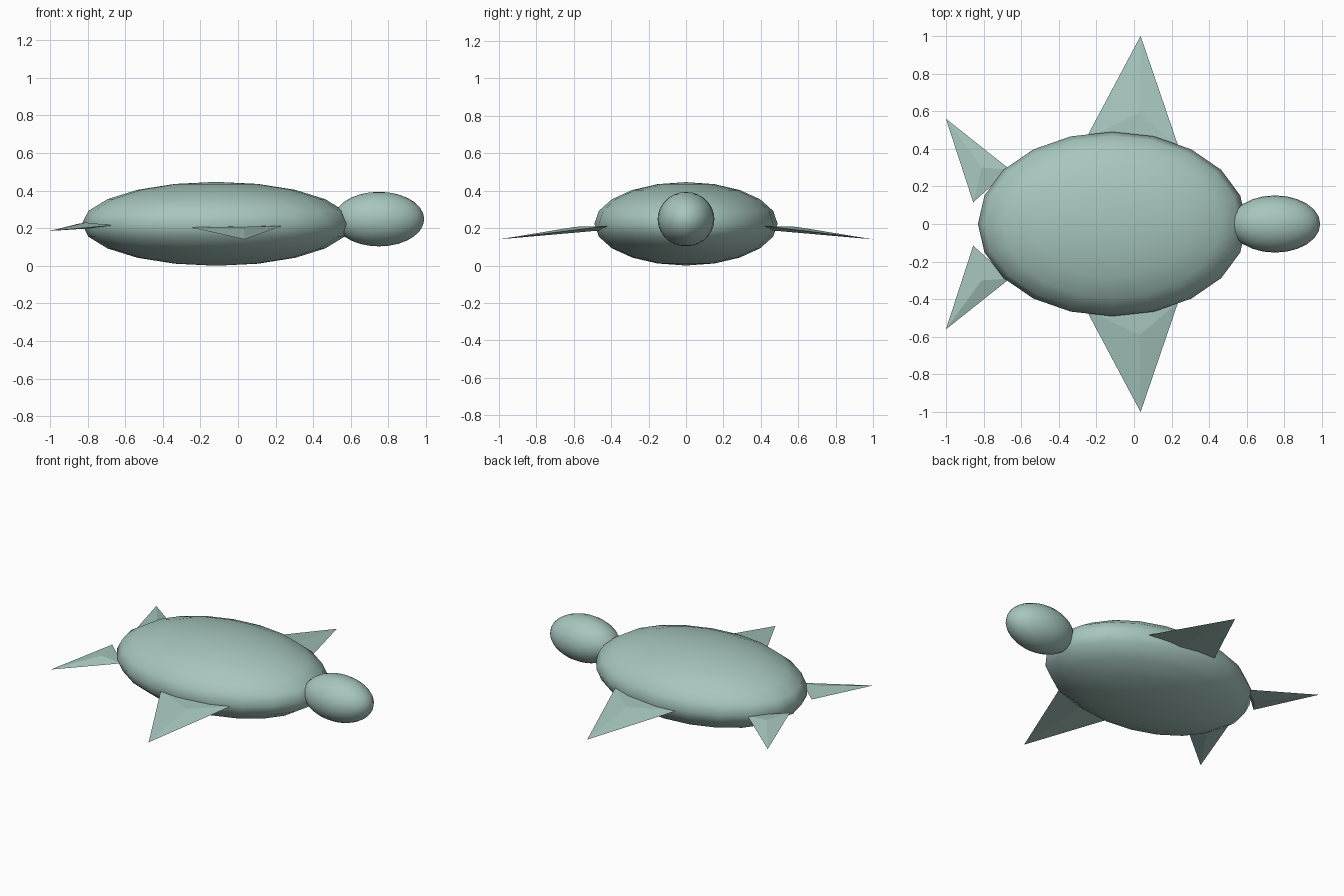
import bpy
import bmesh
from mathutils import Vector

if "Cube" in bpy.data.objects:
    bpy.data.objects.remove(bpy.data.objects["Cube"], do_unlink=True)

# Single skin colour
skin = bpy.data.materials.new("sea_green_skin")
skin.use_nodes = True
colour = (0.385, 0.565, 0.515, 1)
skin.diffuse_color = colour
skin.node_tree.nodes["Principled BSDF"].inputs["Base Color"].default_value = colour


def add_object(name, bm, smooth):
    bmesh.ops.recalc_face_normals(bm, faces=bm.faces)
    for face in bm.faces:
        face.smooth = smooth
    mesh = bpy.data.meshes.new(name)
    bm.to_mesh(mesh)
    bm.free()
    mesh.materials.append(skin)
    obj = bpy.data.objects.new(name, mesh)
    bpy.context.collection.objects.link(obj)
    return obj


def ellipsoid(name, centre, radii, segments, rings):
    bm = bmesh.new()
    bmesh.ops.create_uvsphere(bm, u_segments=segments, v_segments=rings, radius=1)
    bmesh.ops.scale(bm, vec=radii, verts=bm.verts)
    bmesh.ops.translate(bm, vec=centre, verts=bm.verts)
    return add_object(name, bm, True)


def flipper(name, tip, rear, fore, crest, keel, side):
    """Thin four-sided spike: tip plus a diamond base tucked into the body."""
    bm = bmesh.new()
    flip = Vector((1, side, 1))
    apex = bm.verts.new(Vector(tip) * flip)
    base = [bm.verts.new(Vector(p) * flip) for p in (rear, crest, fore, keel)]
    for i in range(4):
        bm.faces.new((apex, base[i], base[(i + 1) % 4]))
    # Base folds along the line between its two side corners
    bm.faces.new((base[0], base[1], base[2]))
    bm.faces.new((base[0], base[2], base[3]))
    return add_object(name, bm, False)


# Shell and head
ellipsoid("body", (-0.115, 0, 0.223), (0.715, 0.49, 0.223), 20, 10)
ellipsoid("head", (0.75, 0, 0.248), (0.24, 0.152, 0.145), 24, 14)

# Front and hind flippers, mirrored across the body
for label, side in (("left", 1), ("right", -1)):
    flipper("front_flipper_" + label, (0.035, 1.0, 0.14),
            (-0.255, 0.455, 0.205), (0.235, 0.415, 0.212),
            (0.03, 0.59, 0.207), (0.02, 0.43, 0.19), side)
    flipper("hind_flipper_" + label, (-1.0, 0.56, 0.185),
            (-0.855, 0.115, 0.222), (-0.66, 0.29, 0.215),
            (-0.81, 0.30, 0.23), (-0.77, 0.22, 0.2), side)
